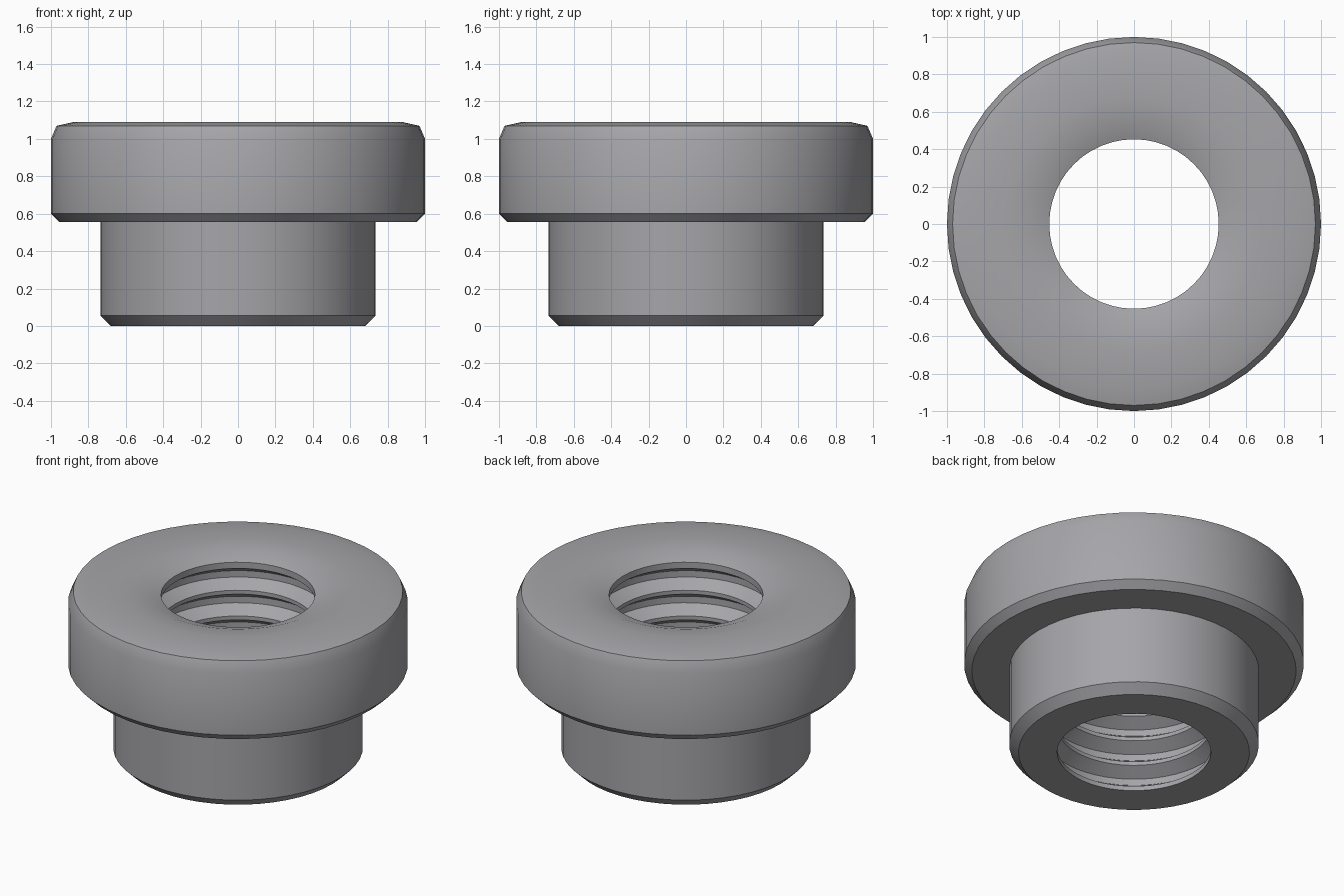
import bpy, bmesh, math

if "Cube" in bpy.data.objects:
    bpy.data.objects.remove(bpy.data.objects["Cube"], do_unlink=True)

SEGMENTS = 48
BORE, ROOT = 0.453, 0.53
GROOVES, PITCH, BOTTOM = 6, 0.167, 0.03

# Plain steel
steel = bpy.data.materials.new("steel grey")
steel.use_nodes = True
colour = (0.38, 0.38, 0.4, 1)
steel.diffuse_color = colour
steel.node_tree.nodes["Principled BSDF"].inputs["Base Color"].default_value = colour

# Outside of collar and neck, from the top of the bore down to its bottom
profile = [(BORE, 1.047), (0.56, 1.085), (0.68, 1.09), (0.88, 1.09), (0.97, 1.07),
           (1, 1), (1, 0.6), (0.955, 0.555), (0.735, 0.555),
           (0.735, 0.055), (0.68, 0), (BORE, 0)]

# Thread grooves up the bore: lower flank, root, upper flank, crest
for i in range(GROOVES):
    z = BOTTOM + i * PITCH
    for radius, rise in ((BORE, 0), (ROOT, 0.3), (ROOT, 0.55), (BORE, 0.85)):
        profile.append((radius, z + rise * PITCH))

# Turn the closed profile around the vertical axis
bm = bmesh.new()
verts = [bm.verts.new((r, 0, z)) for r, z in profile]
edges = [bm.edges.new((a, b)) for a, b in zip(verts, verts[1:] + verts[:1])]
bmesh.ops.spin(bm, geom=verts + edges, cent=(0, 0, 0), axis=(0, 0, 1),
               angle=math.tau, steps=SEGMENTS, use_merge=True)
bmesh.ops.remove_doubles(bm, verts=bm.verts, dist=0.0005)
bmesh.ops.recalc_face_normals(bm, faces=bm.faces)
mesh = bpy.data.meshes.new("threaded_flange_nut")
bm.to_mesh(mesh)
bm.free()
mesh.materials.append(steel)
nut = bpy.data.objects.new("threaded_flange_nut", mesh)
bpy.context.collection.objects.link(nut)

# Smooth round walls with crisp edges
bpy.ops.object.select_all(action="DESELECT")
nut.select_set(True)
bpy.context.view_layer.objects.active = nut
bpy.ops.object.shade_smooth_by_angle(angle=math.radians(30))
